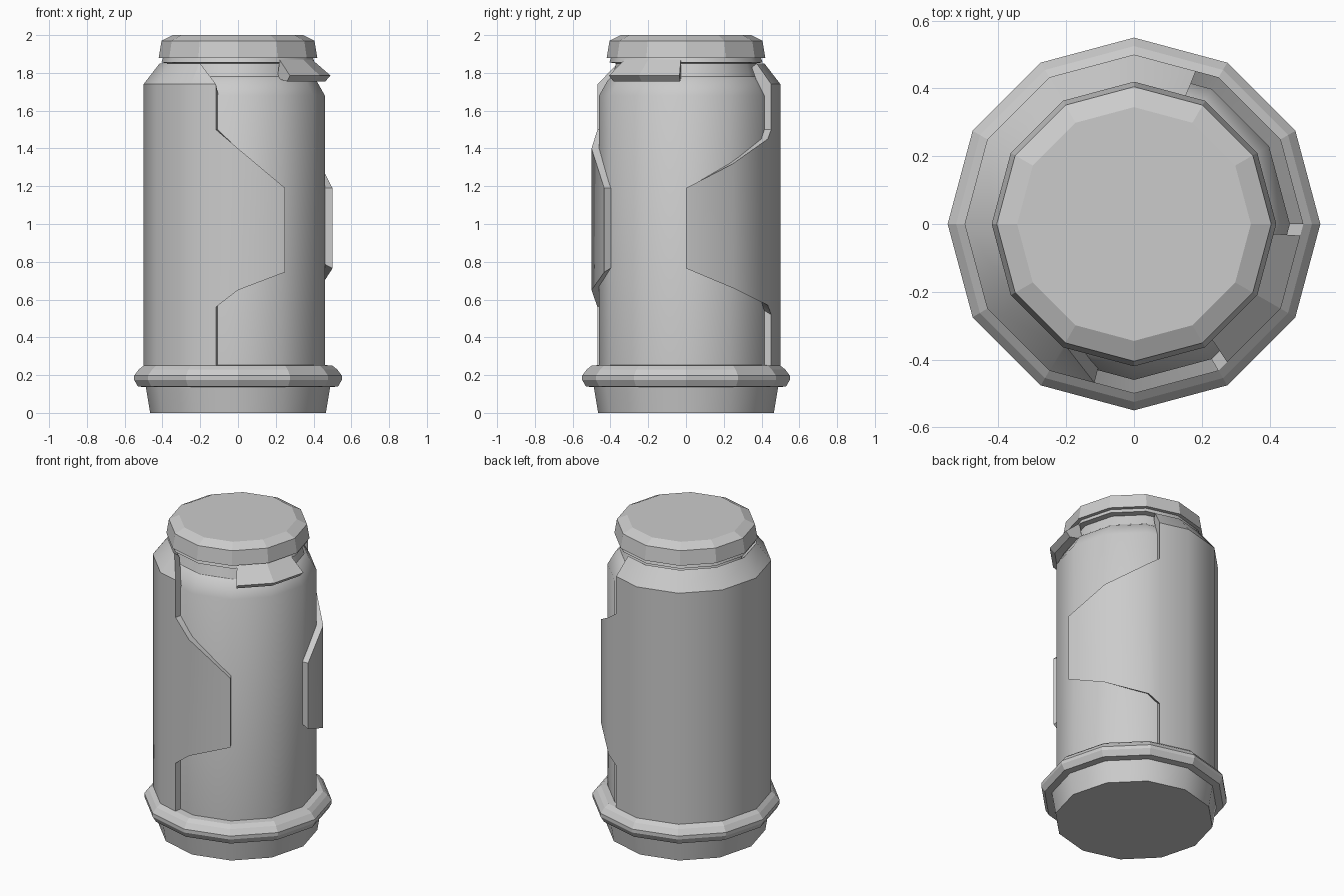
import bpy, bmesh
from math import sin, cos, radians

cube = bpy.data.objects.get("Cube")
if cube:
    bpy.data.objects.remove(cube)

grey = bpy.data.materials.new("light_grey")
grey.use_nodes = True
grey.diffuse_color = (0.6, 0.6, 0.6, 1)
grey.node_tree.nodes["Principled BSDF"].inputs["Base Color"].default_value = (0.6, 0.6, 0.6, 1)


def point(radius, angle, z):
    """Point on a twelve-sided wall whose corners lie at the given radius."""
    r = radius * cos(radians(15)) / cos(radians(angle % 30 - 15))
    return (r * cos(radians(angle)), r * sin(radians(angle)), z)


def finish(name, bm, smooth):
    bmesh.ops.recalc_face_normals(bm, faces=bm.faces)
    mesh = bpy.data.meshes.new(name)
    bm.to_mesh(mesh)
    bm.free()
    obj = bpy.data.objects.new(name, mesh)
    mesh.materials.append(grey)
    bpy.context.collection.objects.link(obj)
    if smooth:
        bpy.ops.object.select_all(action='DESELECT')
        obj.select_set(True)
        bpy.context.view_layer.objects.active = obj
        bpy.ops.object.shade_smooth_by_angle(angle=radians(32))


def loft(name, sections, closed=False, smooth=False):
    """Join matching closed sections, capping the two ends."""
    bm = bmesh.new()
    rows = [[bm.verts.new(p) for p in s] for s in sections]
    n = len(rows[0])
    for a, b in zip(rows, rows[1:]):
        for i in range(n):
            j = (i + 1) % n
            bm.faces.new((a[i], a[j], b[j], b[i]))
    bm.faces.new(rows[0])
    bm.faces.new(rows[-1])
    finish(name, bm, smooth)


def turned(name, profile, smooth=False):
    loft(name, [[point(r, a, z) for a in range(0, 360, 30)] for r, z in profile], smooth=smooth)


# Turned parts
turned("foot", [(0.465, 0), (0.49, 0.15)], True)
turned("base_ring", [(0.48, 0.135), (0.53, 0.14), (0.55, 0.175), (0.55, 0.197),
                     (0.525, 0.23), (0.5, 0.25), (0.44, 0.255)])
turned("core", [(0.46, 0.24), (0.46, 1.68), (0.415, 1.76), (0.39, 1.78),
                (0.37, 1.85), (0.405, 1.855), (0.395, 1.885)], True)
turned("cap", [(0.38, 1.88), (0.42, 1.88), (0.405, 1.97), (0.345, 2.0)])

# Outer shell around the back and left, tapering at the top
shell_angles = [68] + list(range(90, 241, 30)) + [256]
sections = []
for a in shell_angles:
    top = 241 if a == 256 else a
    sections.append([point(0.5, a, 0.25), point(0.5, a, 1.74), point(0.415, top, 1.85),
                     point(0.385, top, 1.83), point(0.445, a, 1.68), point(0.445, a, 0.25)])
loft("outer_shell", sections, smooth=True)

# Two tabs that wrap from the shell towards the open side
tabs = {
    "front_tab": [(256, 0.56, 1.5), (270, 0.65, 1.4), (300, 0.745, 1.19)],
    "side_tab": [(68, 0.52, 1.5), (60, 0.57, 1.45), (30, 0.66, 1.32), (0, 0.765, 1.19)],
}
for name, columns in tabs.items():
    loft(name, [[point(0.5, a, lo), point(0.5, a, hi),
                 point(0.445, a, hi), point(0.445, a, lo + 0.03)]
                for a, lo, hi in columns], smooth=True)

# Sloping collar block below the cap
loft("collar_block", [[point(0.4, a, 1.87), point(0.5, a, 1.785),
                       point(0.47, a, 1.755), point(0.38, a, 1.77)]
                      for a in (-56, -30, -4)])
